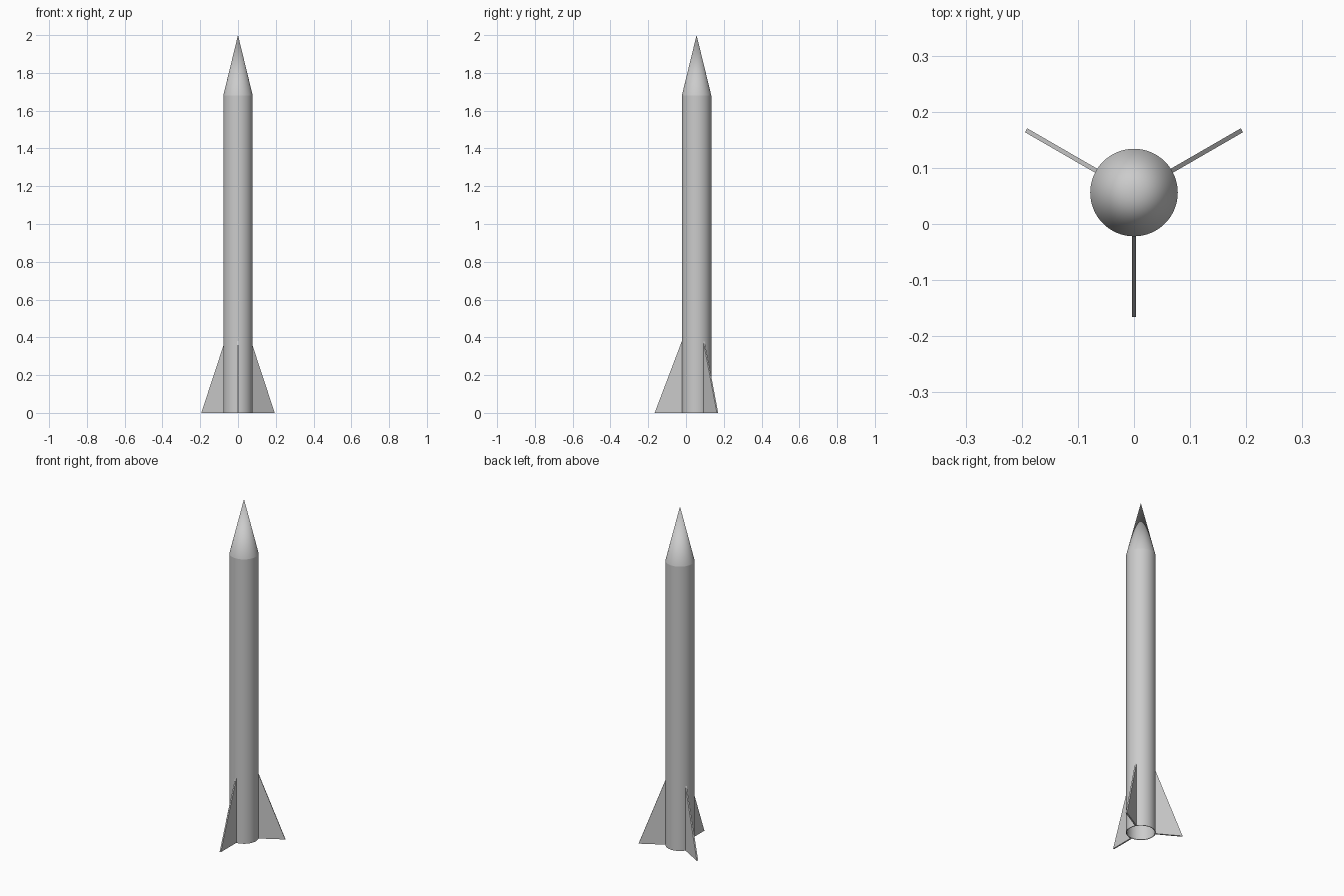
import bpy, bmesh, math
from mathutils import Matrix

cube = bpy.data.objects.get("Cube")
if cube:
    bpy.data.objects.remove(cube)

CENTER_Y = 0.056
RADIUS, WALL = 0.078, 0.004
BODY_TOP, TIP = 1.68, 2.0
FIN_REACH, FIN_TOP, FIN_THICK = 0.222, 0.385, 0.008
SEGMENTS = 64

grey = bpy.data.materials.new("light grey")
grey.use_nodes = True
grey.diffuse_color = (0.6, 0.6, 0.6, 1)
grey.node_tree.nodes["Principled BSDF"].inputs["Base Color"].default_value = (0.6, 0.6, 0.6, 1)


def add_object(name, bm):
    bmesh.ops.recalc_face_normals(bm, faces=bm.faces)
    mesh = bpy.data.meshes.new(name)
    bm.to_mesh(mesh)
    bm.free()
    mesh.materials.append(grey)
    obj = bpy.data.objects.new(name, mesh)
    bpy.context.collection.objects.link(obj)
    obj.location.y = CENTER_Y
    return obj


def lathe(name, profile, closed=False):
    """Spin a (radius, z) profile around the vertical axis."""
    bm = bmesh.new()
    verts = [bm.verts.new((r, 0, z)) for r, z in profile]
    edges = [bm.edges.new(pair) for pair in zip(verts, verts[1:])]
    if closed:
        edges.append(bm.edges.new((verts[-1], verts[0])))
    bmesh.ops.spin(bm, geom=verts + edges, axis=(0, 0, 1), cent=(0, 0, 0),
                   angle=math.tau, steps=SEGMENTS, use_duplicate=False)
    bmesh.ops.remove_doubles(bm, verts=bm.verts, dist=1e-5)
    obj = add_object(name, bm)
    bpy.ops.object.select_all(action='DESELECT')
    obj.select_set(True)
    bpy.context.view_layer.objects.active = obj
    bpy.ops.object.shade_smooth_by_angle(angle=math.radians(10))
    return obj


# Hollow body tube, open at the bottom
inner = RADIUS - WALL
lathe("body_tube", [(RADIUS, 0), (RADIUS, BODY_TOP), (inner, BODY_TOP), (inner, 0)], closed=True)

# Pointed nose cone with a flat base
lathe("nose_cone", [(0, BODY_TOP), (RADIUS, BODY_TOP), (0, TIP)])

# Three triangular fins, one pointing to the front
root = RADIUS - WALL / 2
for name, degrees in (("front_fin", -90), ("back_left_fin", 30), ("back_right_fin", 150)):
    bm = bmesh.new()
    outline = [(root, 0), (FIN_REACH, 0), (root, FIN_TOP)]
    face = bm.faces.new([bm.verts.new((r, -FIN_THICK / 2, z)) for r, z in outline])
    side = bmesh.ops.extrude_face_region(bm, geom=[face])
    moved = [v for v in side["geom"] if isinstance(v, bmesh.types.BMVert)]
    bmesh.ops.translate(bm, verts=moved, vec=(0, FIN_THICK, 0))
    if face.is_valid and len(bm.faces) < 5:
        bm.faces.new(face.verts)
    bmesh.ops.rotate(bm, verts=bm.verts, cent=(0, 0, 0),
                     matrix=Matrix.Rotation(math.radians(degrees), 3, 'Z'))
    add_object(name, bm)
